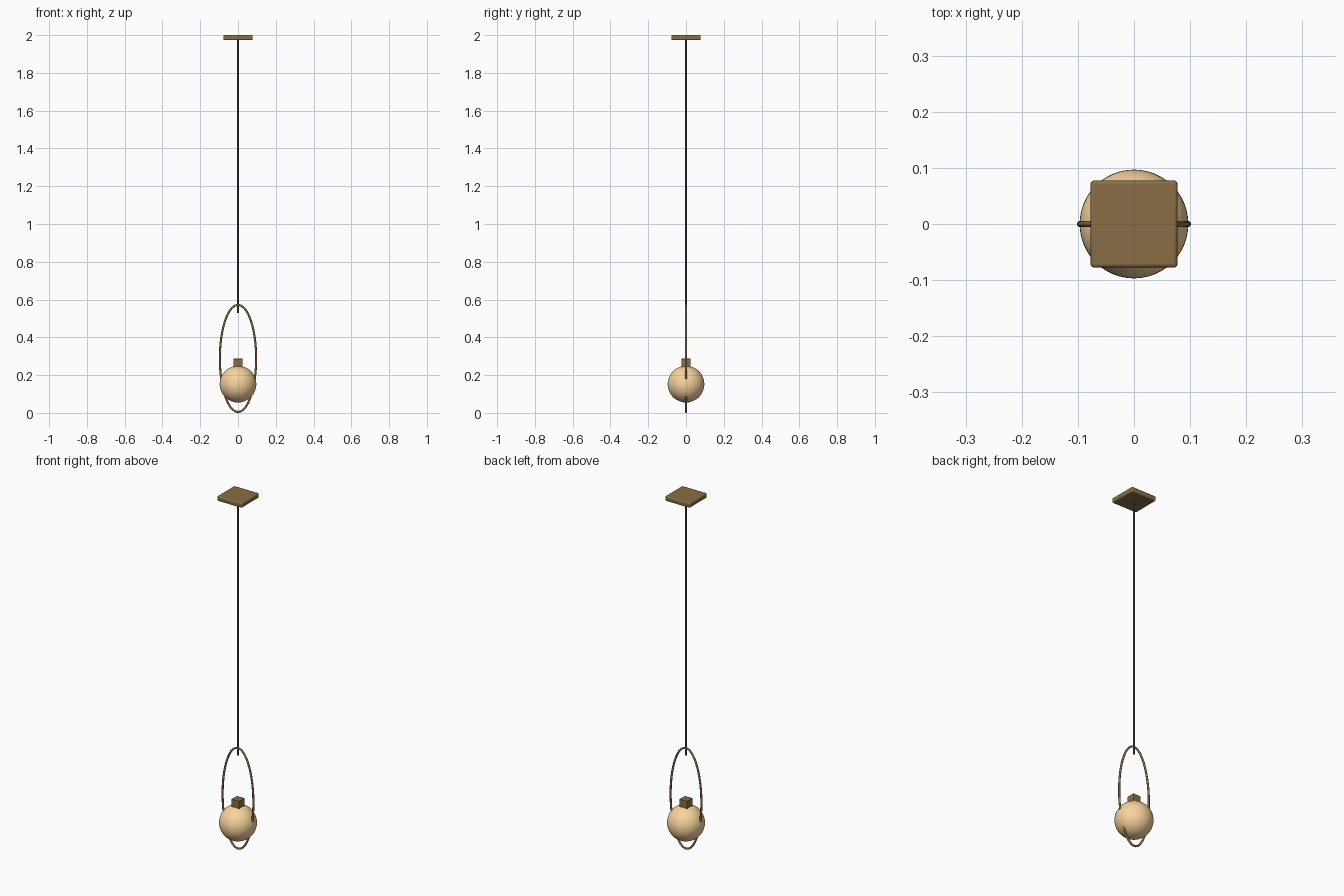
import bpy, math

if "Cube" in bpy.data.objects:
    bpy.data.objects.remove(bpy.data.objects["Cube"])


def material(name, rgb):
    m = bpy.data.materials.new(name)
    m.diffuse_color = (*rgb, 1)
    m.use_nodes = True
    m.node_tree.nodes["Principled BSDF"].inputs["Base Color"].default_value = m.diffuse_color
    return m


brass = material("aged_brass", (0.25, 0.155, 0.06))
glass = material("warm_glass", (0.95, 0.66, 0.34))
black = material("cord_grey", (0.12, 0.11, 0.12))


def finish(name, mat, smooth=True):
    ob = bpy.context.object
    ob.name = name
    ob.data.materials.append(mat)
    if smooth:
        bpy.ops.object.shade_smooth_by_angle(angle=math.radians(35))
    return ob


def rounded_box(name, size, z, bevel, mat):
    bpy.ops.mesh.primitive_cube_add(size=1, location=(0, 0, z))
    bpy.context.object.scale = size
    bpy.ops.object.transform_apply(location=False, rotation=False, scale=True)
    ob = finish(name, mat)
    b = ob.modifiers.new("bevel", 'BEVEL')
    b.width, b.segments = bevel, 3
    return ob


# Ceiling plate and bulb socket
rounded_box("ceiling_plate", (0.155, 0.155, 0.027), 1.9865, 0.006, brass)
rounded_box("bulb_socket", (0.048, 0.048, 0.044), 0.265, 0.002, brass)

# Hanging cord
bpy.ops.mesh.primitive_cylinder_add(vertices=16, radius=0.004, depth=1.45, location=(0, 0, 1.255))
finish("hanging_cord", black)

# Glass globe
bpy.ops.mesh.primitive_uv_sphere_add(segments=48, ring_count=24, radius=0.097, location=(0, 0, 0.152))
finish("glass_globe", glass)

# Oval hoop: a ring stretched along z with an even round tube
bpy.ops.mesh.primitive_torus_add(major_segments=96, minor_segments=12, major_radius=1, minor_radius=0.1,
                                 rotation=(0, 0, 0))
hoop = finish("oval_hoop", brass)
A, B, R, ZC = 0.096, 0.283, 0.0055, 0.2885
for v in hoop.data.vertices:
    x, y, z = v.co
    t = math.atan2(y, x)
    out, side = (math.hypot(x, y) - 1) * 10 * R, z * 10 * R
    nx, nz = B * math.cos(t), A * math.sin(t)
    n = math.hypot(nx, nz)
    v.co = (A * math.cos(t) + nx / n * out, -side, ZC + B * math.sin(t) + nz / n * out)
